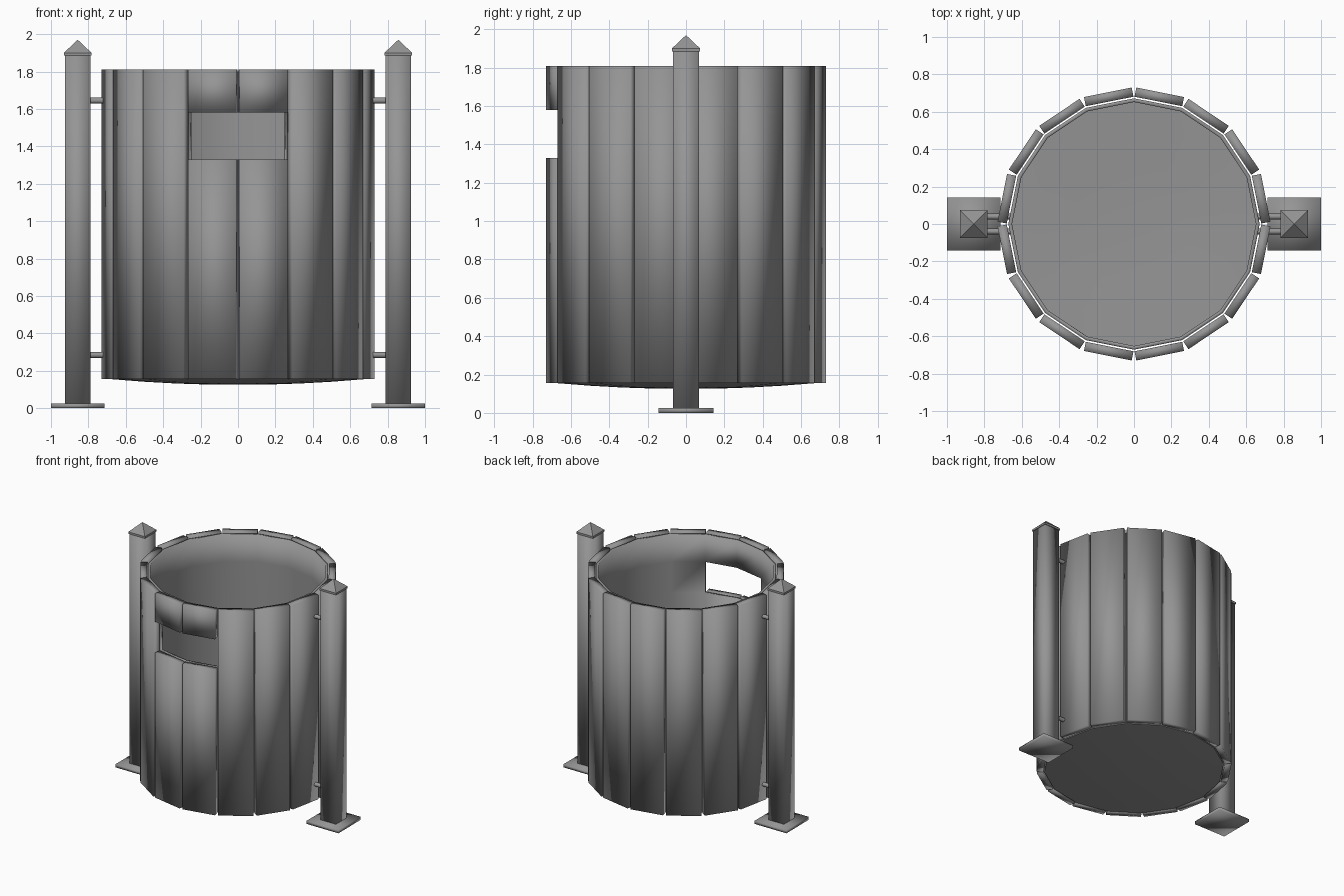
import bpy, bmesh, math
from mathutils import Matrix

if "Cube" in bpy.data.objects:
    bpy.data.objects.remove(bpy.data.objects["Cube"])

grey = bpy.data.materials.new("plain_grey")
grey.use_nodes = True
COLOUR = (0.3, 0.3, 0.3, 1)
grey.diffuse_color = COLOUR
grey.node_tree.nodes["Principled BSDF"].inputs["Base Color"].default_value = COLOUR

SIDES = 16
STEP = math.tau / SIDES
FRONT = (11, 12)                 # the two staves holding the opening
BOTTOM, SILL, LINTEL, TOP = 0.155, 1.33, 1.58, 1.81


def finish(name, bm, angle=None):
    """Turn a bmesh into a smooth-shaded object."""
    bmesh.ops.recalc_face_normals(bm, faces=bm.faces)
    mesh = bpy.data.meshes.new(name)
    bm.to_mesh(mesh)
    bm.free()
    mesh.materials.append(grey)
    ob = bpy.data.objects.new(name, mesh)
    bpy.context.collection.objects.link(ob)
    bpy.ops.object.select_all(action="DESELECT")
    ob.select_set(True)
    bpy.context.view_layer.objects.active = ob
    if angle:
        bpy.ops.object.shade_smooth_by_angle(angle=math.radians(angle))
    else:
        bpy.ops.object.shade_smooth()
    return ob


def add_box(bm, size, centre, turn=0):
    bmesh.ops.create_cube(bm, size=1, matrix=Matrix.Rotation(turn, 4, "Z")
                          @ Matrix.Translation(centre) @ Matrix.Diagonal((*size, 1)))


# Wooden staves around the bin, split at the opening
for i in range(SIDES):
    spans = [(BOTTOM, SILL), (LINTEL, TOP)] if i in FRONT else [(BOTTOM, TOP)]
    bm = bmesh.new()
    for low, high in spans:
        add_box(bm, (0.05, 0.26, high - low), (0.693, 0, (low + high) / 2), (i + 0.5) * STEP)
    finish(f"stave_{i + 1}", bm)

# Inner drum with the opening left out and a shallow domed floor
bm = bmesh.new()
RADIUS = 0.672
rows = [(RADIUS, z) for z in (TOP - 0.01, LINTEL, SILL, BOTTOM)]
rows += [(RADIUS * f, BOTTOM - 0.03 * (1 - f * f)) for f in (0.75, 0.5, 0.25)]
rings = [[bm.verts.new((r * math.cos(k * STEP), r * math.sin(k * STEP), z))
          for k in range(SIDES)] for r, z in rows]
for row, (upper, lower) in enumerate(zip(rings, rings[1:])):
    for k in range(SIDES):
        if row == 1 and k in FRONT:
            continue
        n = (k + 1) % SIDES
        bm.faces.new((upper[k], lower[k], lower[n], upper[n]))
bm.faces.new(rings[-1])
drum = finish("drum", bm, 40)
wall = drum.modifiers.new("wall", "SOLIDIFY")
wall.thickness = 0.02
wall.offset = -1

# Posts, caps, foot plates and connecting rods on both sides
for side, label in ((1, "left"), (-1, "right")):
    x = side * 0.857
    bm = bmesh.new()
    add_box(bm, (0.138, 0.138, 1.86), (x, 0, 0.955))
    finish(f"{label}_post", bm)

    bm = bmesh.new()
    add_box(bm, (0.148, 0.148, 0.015), (x, 0, 1.8925))
    bm.faces.ensure_lookup_table()
    lid = max(bm.faces, key=lambda f: f.calc_center_median().z)
    tip = bmesh.ops.poke(bm, faces=[lid])["verts"][0]
    tip.co.z = 1.97
    finish(f"{label}_post_cap", bm, 30)

    bm = bmesh.new()
    add_box(bm, (0.285, 0.285, 0.025), (x, 0, 0.0125))
    finish(f"{label}_foot_plate", bm)

    bm = bmesh.new()
    for z in (0.285, 1.645):
        for y in (-0.04, 0.04):
            bmesh.ops.create_cone(bm, cap_ends=True, segments=12, radius1=0.016,
                                  radius2=0.016, depth=0.15,
                                  matrix=Matrix.Translation((side * 0.735, y, z))
                                  @ Matrix.Rotation(math.pi / 2, 4, "Y"))
    finish(f"{label}_rods", bm, 40)
